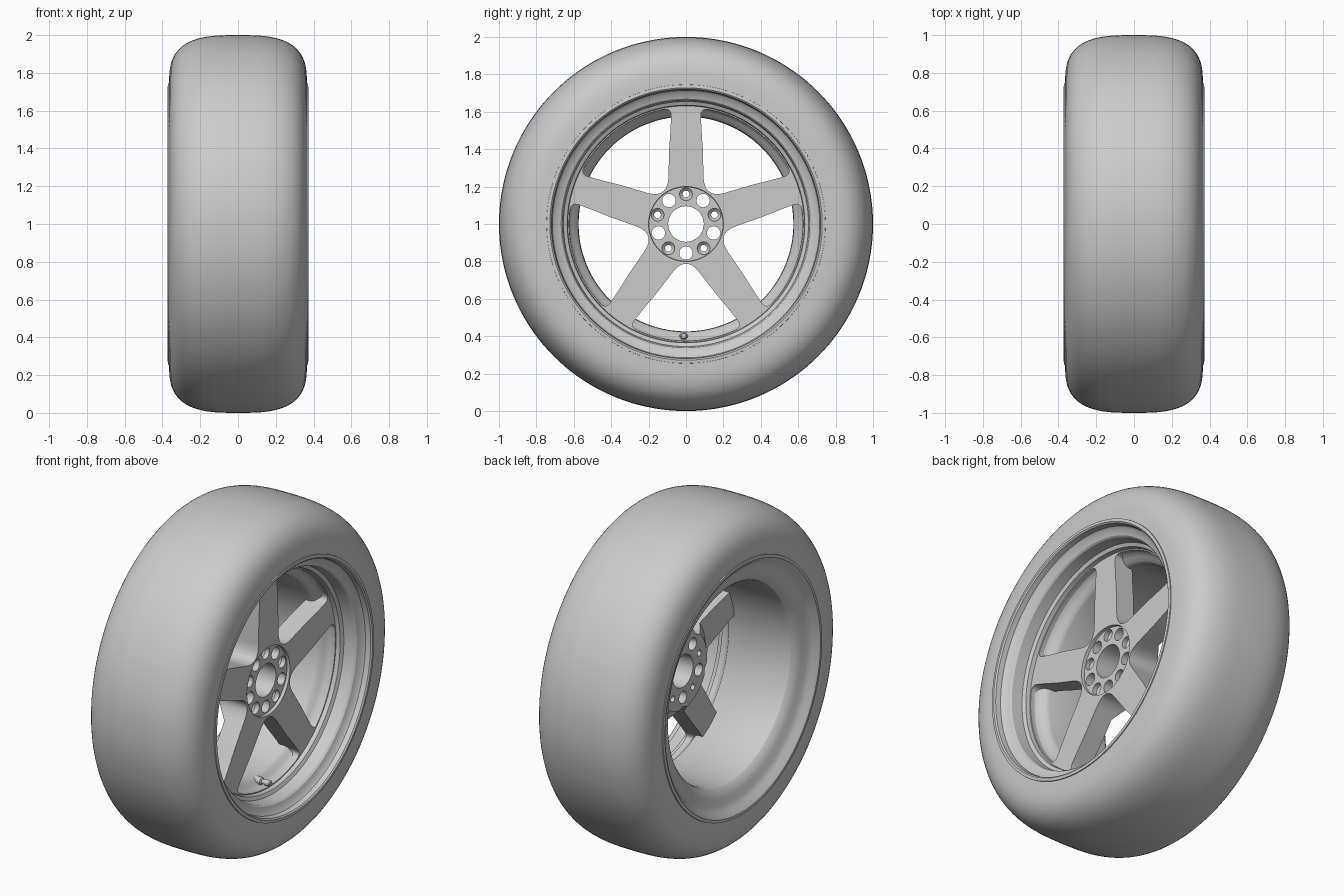
import bpy, bmesh, math
from mathutils import Vector, Matrix

if "Cube" in bpy.data.objects:
    bpy.data.objects.remove(bpy.data.objects["Cube"])

grey = bpy.data.materials.new("light_grey")
grey.use_nodes = True
grey.diffuse_color = (0.6, 0.6, 0.6, 1)
grey.node_tree.nodes["Principled BSDF"].inputs["Base Color"].default_value = (0.6, 0.6, 0.6, 1)


def spin(bm, profile, steps, y=0.0, z=0.0, closed=True):
    """Revolve (x, radius) points around an axis along x at (y, z)."""
    rings = []
    for i in range(steps):
        a = math.tau * i / steps
        rings.append([bm.verts.new((x, y + r * math.cos(a), z + r * math.sin(a))) for x, r in profile])
    n = len(profile)
    for i in range(steps):
        p, q = rings[i], rings[(i + 1) % steps]
        for j in range(n if closed else n - 1):
            k = (j + 1) % n
            bm.faces.new((p[j], p[k], q[k], q[j]))
    if not closed:
        for j in (0, n - 1):
            bm.faces.new([ring[j] for ring in rings])


def finish(name, bm, angle=35):
    bmesh.ops.recalc_face_normals(bm, faces=bm.faces)
    mesh = bpy.data.meshes.new(name)
    bm.to_mesh(mesh)
    bm.free()
    ob = bpy.data.objects.new(name, mesh)
    bpy.context.collection.objects.link(ob)
    ob.location.z = 1
    mesh.materials.append(grey)
    smooth(ob, angle)
    return ob


def smooth(ob, angle):
    bpy.ops.object.select_all(action='DESELECT')
    ob.select_set(True)
    bpy.context.view_layer.objects.active = ob
    bpy.ops.object.shade_smooth_by_angle(angle=math.radians(angle))


def lathe(name, profile, steps=144, angle=35, **kw):
    bm = bmesh.new()
    spin(bm, profile, steps, **kw)
    return finish(name, bm, angle)


def fillet(a, p, b, d, n=8):
    """Rounded corner at p, starting d away along each side."""
    s = p + (a - p).normalized() * d
    e = p + (b - p).normalized() * d
    return [s * (1 - t) ** 2 + p * 2 * t * (1 - t) + e * t * t for t in (i / n for i in range(n + 1))]


# Tyre: rounded-box section
section = []
for i in range(33):
    t = math.pi * i / 32
    c = math.cos(t)
    section.append((math.copysign(abs(c) ** (2 / 3), c) * 0.365, 0.735 + 0.265 * abs(math.sin(t)) ** (2 / 3)))
lathe("tyre", section + [(-0.3, 0.71), (0.3, 0.71)])

# Rim: stepped outer lip, flared barrel and rear lip
lathe("rim", [
    (0.35, 0.747), (0.37, 0.745), (0.372, 0.728), (0.365, 0.72), (0.335, 0.715),
    (0.32, 0.7), (0.31, 0.67), (0.3, 0.662), (0.235, 0.655), (0.225, 0.635), (0.19, 0.63),
    (0.165, 0.622), (0.145, 0.605), (0.13, 0.585), (0.11, 0.576), (-0.25, 0.574),
    (-0.28, 0.58), (-0.3, 0.598), (-0.315, 0.63), (-0.325, 0.665), (-0.34, 0.695),
    (-0.365, 0.715), (-0.372, 0.728), (-0.37, 0.745), (-0.35, 0.747),
    (-0.3, 0.72), (0.3, 0.72)], angle=30)

# Spoke plate with thick hub and shallow hub recess
spokes = lathe("spokes_and_hub", [
    (0.2, 0.64), (0.08, 0.64), (0.08, 0.3), (0.02, 0.225), (0.02, 0.095),
    (0.182, 0.095), (0.182, 0.198), (0.2, 0.2)])

# Window outline between two spokes, in (outward, sideways) coordinates
half = math.radians(36)
out = Vector((math.cos(half), math.sin(half)))
side = Vector((math.sin(half), -math.cos(half)))
edge = [out * r + side * w for r, w in ((0.4, 0.09), (0.5, 0.083), (0.62, 0.078))]
flip = lambda v: Vector((v.x, -v.y))
reach = math.atan2(edge[-1].y, edge[-1].x)
arc = [Vector((math.cos(a), math.sin(a))) * 0.625 for a in (reach * (1 - i / 6) for i in range(7))]
upper = edge[:-1] + fillet(edge[1], arc[0], arc[1], 0.045) + arc[1:]
tip = fillet(flip(edge[0]), Vector((0.165, 0)), edge[0], 0.12, 12)
outline = tip + upper + [flip(v) for v in reversed(upper[:-1])]

# Cutter: windows, plain holes and countersunk bolt holes
bm = bmesh.new()
for k in range(5):
    a = math.radians(54 + 72 * k)
    turn = Matrix.Rotation(a, 2)
    pts = [turn @ v for v in outline]
    low, high = ([bm.verts.new((x, p.x, p.y)) for p in pts] for x in (-0.1, 0.4))
    bm.faces.new(low)
    bm.faces.new(high)
    for i in range(len(pts)):
        j = (i + 1) % len(pts)
        bm.faces.new((low[i], low[j], high[j], high[i]))
    spin(bm, [(-0.1, 0.036), (0.4, 0.036)], 28, 0.155 * math.cos(a), 0.155 * math.sin(a), False)
    a += half
    spin(bm, [(-0.1, 0.018), (0.14, 0.018), (0.155, 0.034), (0.4, 0.034)], 28,
         0.16 * math.cos(a), 0.16 * math.sin(a), False)
cutter = finish("cutter", bm)
cutter.hide_render = True
cut = spokes.modifiers.new("cut", 'BOOLEAN')
cut.operation = 'DIFFERENCE'
cut.solver = 'EXACT'
cut.object = cutter
bpy.context.view_layer.objects.active = spokes
bpy.ops.object.modifier_apply(modifier="cut")
bpy.data.objects.remove(cutter)
smooth(spokes, 35)

# Valve stem at the bottom of the rim
lathe("valve_stem", [(0.1, 0.022), (0.165, 0.022), (0.17, 0.013), (0.185, 0.013),
                     (0.187, 0.017), (0.22, 0.017), (0.224, 0.013)],
      steps=20, y=-0.012, z=-0.598, closed=False)
